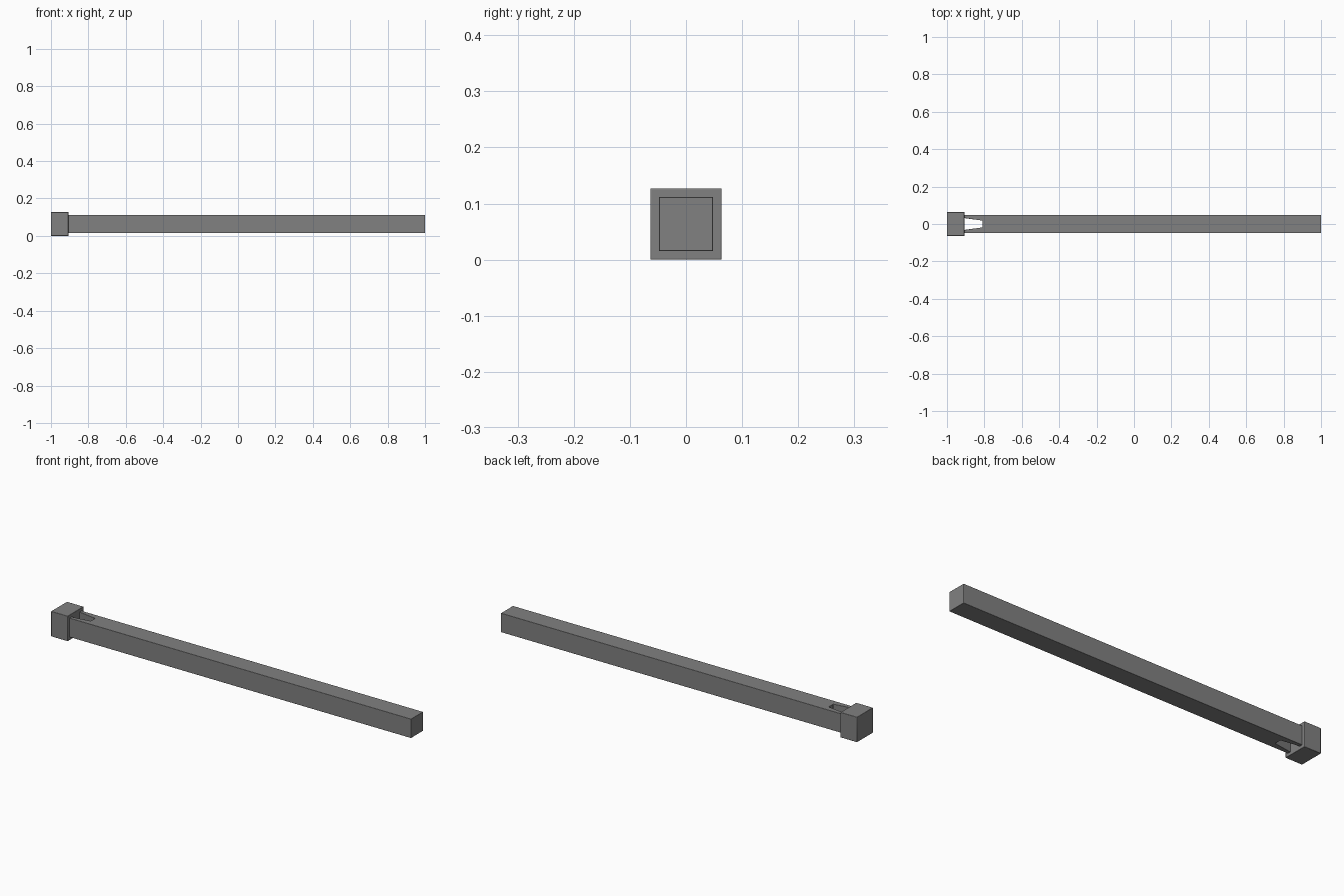
import bpy
import bmesh

cube = bpy.data.objects.get("Cube")
if cube:
    bpy.data.objects.remove(cube, do_unlink=True)

HEAD = 0.127          # side of the square head
HALF = 0.048          # half width of the shaft
MID = HEAD / 2
NECK = -0.907         # where the head meets the shaft

grey = bpy.data.materials.new("dark_grey")
grey.use_nodes = True
colour = (0.22, 0.22, 0.22, 1)
grey.diffuse_color = colour
grey.node_tree.nodes["Principled BSDF"].inputs["Base Color"].default_value = colour


def prism(name, outline, bottom, top, bevel):
    """Extrude an outline in the ground plane up to a given height."""
    bm = bmesh.new()
    face = bm.faces.new([bm.verts.new((x, y, bottom)) for x, y in outline])
    grown = bmesh.ops.extrude_face_region(bm, geom=[face])["geom"]
    verts = [v for v in grown if isinstance(v, bmesh.types.BMVert)]
    bmesh.ops.translate(bm, verts=verts, vec=(0, 0, top - bottom))
    bmesh.ops.recalc_face_normals(bm, faces=bm.faces)
    mesh = bpy.data.meshes.new(name)
    bm.to_mesh(mesh)
    bm.free()
    mesh.materials.append(grey)
    obj = bpy.data.objects.new(name, mesh)
    bpy.context.collection.objects.link(obj)
    mod = obj.modifiers.new("soft_edges", "BEVEL")
    mod.width = bevel
    mod.segments = 2
    mod.limit_method = "ANGLE"
    bpy.ops.object.select_all(action="DESELECT")
    obj.select_set(True)
    bpy.context.view_layer.objects.active = obj
    bpy.ops.object.shade_smooth_by_angle()
    return obj


# Square head
prism("head", [(-1, -MID), (NECK, -MID), (NECK, MID), (-1, MID)], 0, HEAD, 0.002)

# Long shaft with a tapered slot running through it beside the head
half_outline = [(1, HALF), (NECK - 0.002, HALF), (NECK - 0.002, 0.032), (-0.81, 0.018)]
mirrored = [(x, -y) for x, y in reversed(half_outline)]
prism("shaft", half_outline + mirrored, MID - HALF, MID + HALF, 0.001)
